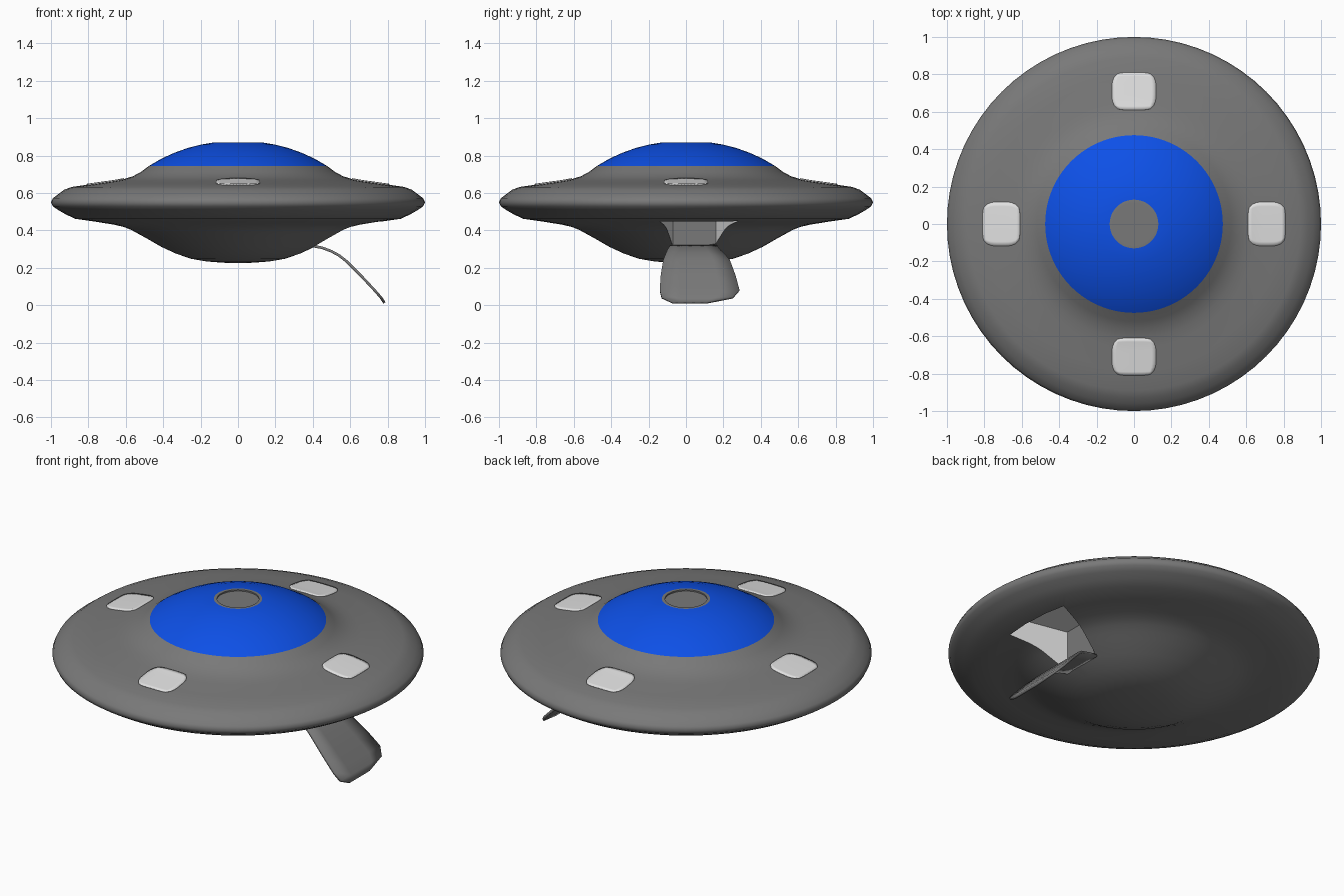
import bpy, bmesh, math
from mathutils import Matrix

cube = bpy.data.objects.get("Cube")
if cube:
    bpy.data.objects.remove(cube, do_unlink=True)


def material(name, rgb):
    m = bpy.data.materials.new(name)
    m.use_nodes = True
    m.diffuse_color = (*rgb, 1)
    bsdf = next(n for n in m.node_tree.nodes if n.type == 'BSDF_PRINCIPLED')
    bsdf.inputs["Base Color"].default_value = (*rgb, 1)
    return m


GREY = material("hull grey", (0.19, 0.19, 0.19))
BLUE = material("dome blue", (0.004, 0.08, 0.8))
PALE = material("pale grey", (0.75, 0.75, 0.75))
MATS = [GREY, BLUE, PALE]


def add_object(name, bm):
    bmesh.ops.recalc_face_normals(bm, faces=bm.faces)
    mesh = bpy.data.meshes.new(name)
    bm.to_mesh(mesh)
    bm.free()
    for m in MATS:
        mesh.materials.append(m)
    ob = bpy.data.objects.new(name, mesh)
    bpy.context.collection.objects.link(ob)
    return ob


def activate(ob):
    bpy.ops.object.select_all(action='DESELECT')
    ob.select_set(True)
    bpy.context.view_layer.objects.active = ob


def smooth(ob, degrees):
    activate(ob)
    bpy.ops.object.shade_smooth_by_angle(angle=math.radians(degrees))


def grid_faces(bm, rows):
    for a, b in zip(rows, rows[1:]):
        for i in range(len(a) - 1):
            bm.faces.new((a[i], a[i + 1], b[i + 1], b[i]))


# Saucer profile as (radius, height): roof cap, dome, upper deck, rim, belly
DOME_EDGE = 0.745
upper = [(0, .862), (.113, .862), (.113, .87), (.13, .87), (.2, .858),
         (.27, .84), (.34, .815), (.41, .783), (.475, DOME_EDGE), (.52, .712),
         (.56, .69), (.61, .674), (.66, .665), (.78, .648), (.89, .632),
         (.93, .617), (.96, .594), (.99, .572), (1, .55)]
lower = [(.99, .528), (.96, .508), (.92, .485), (.87, .462), (.76, .446),
         (.66, .43), (.61, .418), (.57, .402), (.53, .38), (.49, .358),
         (.41, .312), (.33, .275), (.25, .248), (.17, .234), (.08, .227),
         (0, .225)]


def deck_height(r):
    for (r0, z0), (r1, z1) in zip(upper[2:], upper[3:]):
        if r0 <= r <= r1:
            return z0 + (z1 - z0) * (r - r0) / (r1 - r0)
    return upper[-1][1]


# Saucer body
bm = bmesh.new()
verts = [bm.verts.new((r, 0, z)) for r, z in upper + lower]
edges = [bm.edges.new(pair) for pair in zip(verts, verts[1:])]
bmesh.ops.spin(bm, geom=verts + edges, cent=(0, 0, 0), axis=(0, 0, 1),
               angle=math.tau, steps=72, use_merge=True)
bmesh.ops.remove_doubles(bm, verts=bm.verts, dist=0.0005)
for f in bm.faces:
    c = f.calc_center_median()
    f.material_index = int(c.z > DOME_EDGE and c.xy.length > .13)
saucer = add_object("saucer_body", bm)

# Hatch recess on the left side of the belly, pale inside with a grey hinge wall
bm = bmesh.new()
outline = [(.41, -.07), (.755, -.14), (.765, .0), (.755, .16), (.73, .28), (.41, .16)]
base = bm.faces.new([bm.verts.new((x, y, .15)) for x, y in outline])
top = bmesh.ops.extrude_face_region(bm, geom=[base])["geom"]
bmesh.ops.translate(bm, vec=(0, 0, .41),
                    verts=[g for g in top if isinstance(g, bmesh.types.BMVert)])
for f in bm.faces:
    f.material_index = 0 if f.calc_center_median().x < .42 else 2
cutter = add_object("hatch_cutter", bm)
cutter.hide_render = True
cut = saucer.modifiers.new("hatch", 'BOOLEAN')
cut.operation = 'DIFFERENCE'
cut.solver = 'EXACT'
cut.object = cutter
activate(saucer)
bpy.ops.object.modifier_apply(modifier=cut.name)
bpy.data.objects.remove(cutter, do_unlink=True)
smooth(saucer, 55)

# Four deck lights that follow the curve of the upper deck
N = 10
for k, side in enumerate(("front", "left", "back", "right")):
    bm = bmesh.new()
    rows = []
    for j in range(N + 1):
        v = 2 * j / N - 1
        half = .118 - .03 * v ** 4
        row = []
        for i in range(N + 1):
            u = 2 * i / N - 1
            x = half * u
            y = -.71 - .1 * v * (1 - .06 * u ** 4)
            row.append(bm.verts.new((x, y, deck_height(math.hypot(x, y)) + .005)))
        rows.append(row)
    grid_faces(bm, rows)
    for f in bm.faces:
        f.material_index = 2
    bm.transform(Matrix.Rotation(k * math.pi / 2, 4, 'Z'))
    light = add_object(side + "_deck_light", bm)
    if light.data.polygons[0].normal.z < 0:
        light.data.flip_normals()
    shell = light.modifiers.new("thickness", 'SOLIDIFY')
    shell.thickness = .008
    shell.offset = -1
    smooth(light, 40)

# Boarding ramp: rows of (x, z, near edge y, far edge y)
ramp_rows = [(.40, .316, -.08, .165), (.45, .307, -.09, .17), (.50, .288, -.10, .185),
             (.54, .266, -.11, .21), (.58, .235, -.122, .235), (.66, .155, -.135, .265),
             (.73, .08, -.14, .285), (.765, .04, -.13, .25), (.783, .012, -.07, .11)]
bm = bmesh.new()
rows = []
for x, z, y0, y1 in ramp_rows:
    rows.append([bm.verts.new((x, y0 + (y1 - y0) * i / 4, z)) for i in range(5)])
grid_faces(bm, rows)
ramp = add_object("boarding_ramp", bm)
shell = ramp.modifiers.new("thickness", 'SOLIDIFY')
shell.thickness = .014
shell.offset = 0
smooth(ramp, 40)
